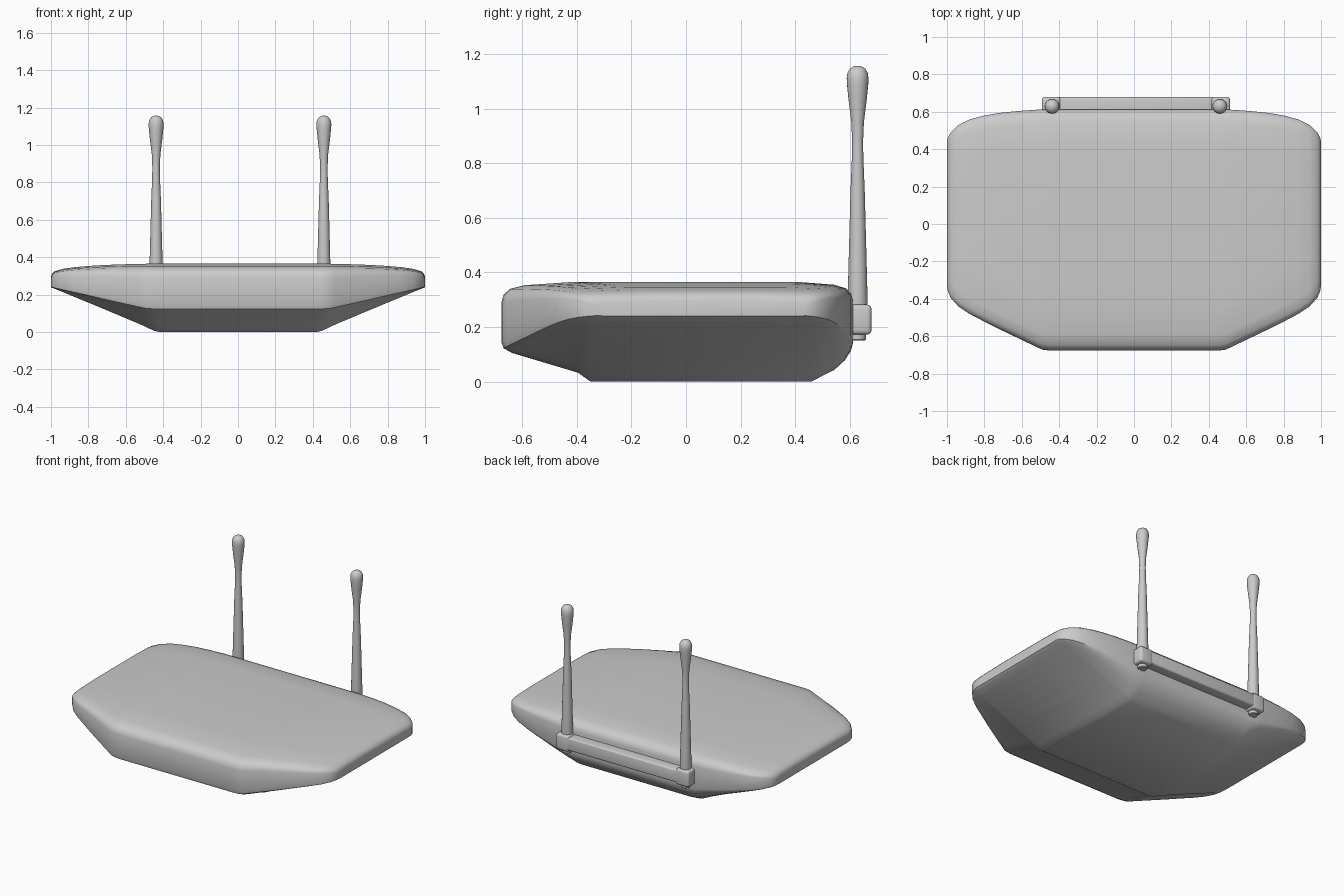
import bpy, bmesh, math

if "Cube" in bpy.data.objects:
    bpy.data.objects.remove(bpy.data.objects["Cube"])


def finish(name, bm, angle=32):
    bmesh.ops.recalc_face_normals(bm, faces=bm.faces)
    me = bpy.data.meshes.new(name)
    bm.to_mesh(me)
    bm.free()
    ob = bpy.data.objects.new(name, me)
    bpy.context.collection.objects.link(ob)
    bpy.ops.object.select_all(action='DESELECT')
    ob.select_set(True)
    bpy.context.view_layer.objects.active = ob
    bpy.ops.object.shade_smooth_by_angle(angle=math.radians(angle))
    return ob


def box(name, x0, x1, y0, y1, z0, z1, bevel):
    bm = bmesh.new()
    bmesh.ops.create_cube(bm, size=1)
    for v in bm.verts:
        v.co = ((x0 + x1) / 2 + v.co.x * (x1 - x0),
                (y0 + y1) / 2 + v.co.y * (y1 - y0),
                (z0 + z1) / 2 + v.co.z * (z1 - z0))
    bmesh.ops.bevel(bm, geom=bm.edges[:], offset=bevel, segments=3,
                    profile=0.5, affect='EDGES')
    return finish(name, bm)


def loft(bm, rings, closed_ends=True):
    vs = [[bm.verts.new(p) for p in r] for r in rings]
    n = len(vs[0])
    for a, b in zip(vs, vs[1:]):
        for i in range(n):
            bm.faces.new((a[i], a[(i + 1) % n], b[(i + 1) % n], b[i]))
    if closed_ends:
        bm.faces.new(vs[0])
        bm.faces.new(vs[-1])


# Housing stations: x, front y, back y, bottom z, wall lower edge z, top z
stations = [
    (0.42, -0.677, 0.612, 0.000, 0.125, 0.365),
    (0.45, -0.677, 0.612, 0.007, 0.126, 0.365),
    (0.49, -0.672, 0.612, 0.026, 0.128, 0.365),
    (0.52, -0.658, 0.611, 0.040, 0.134, 0.364),
    (0.62, -0.610, 0.604, 0.082, 0.156, 0.362),
    (0.72, -0.562, 0.594, 0.124, 0.178, 0.358),
    (0.80, -0.522, 0.580, 0.157, 0.197, 0.353),
    (0.88, -0.480, 0.559, 0.190, 0.214, 0.346),
    (0.94, -0.440, 0.528, 0.215, 0.227, 0.337),
    (0.98, -0.395, 0.490, 0.231, 0.236, 0.325),
    (0.995, -0.360, 0.462, 0.237, 0.240, 0.310),
    (1.00, -0.330, 0.440, 0.240, 0.242, 0.295),
]


def section(x, yf, yb, zb, zl, zt):
    s = (zt - zl) / 0.24
    d = zl - zb
    k = d / 0.125
    fi, bi = max(-0.35, yf + 0.05), min(0.46, yb - 0.04)
    f, b = fi - yf, yb - bi
    # top, front to back
    pts = [(yf, zl + 0.02 * s), (yf, zt - 0.075 * s), (yf + 0.008, zt - 0.048 * s),
           (yf + 0.03, zt - 0.026 * s), (yf + 0.085, zt - 0.012 * s),
           (yf + 0.26, zt), (yb - 0.20, zt), (yb - 0.07, zt - 0.010 * s),
           (yb - 0.025, zt - 0.024 * s), (yb - 0.006, zt - 0.046 * s),
           (yb, zt - 0.07 * s), (yb, zl + 0.015 * s)]
    # underside, back to front
    pts += [(yb - 0.05 * b, zl - 0.10 * d), (yb - 0.2 * b, zl - 0.38 * d),
            (yb - 0.45 * b, zl - 0.66 * d), (bi + 0.25 * b, zb + 0.16 * d),
            (bi, zb), (fi, zb), (fi - 0.14 * f, zb + 0.26 * d),
            (yf + 0.12 * f, zl - 0.16 * d), (yf + 0.025 * f, zl - 0.02 * d)]
    return [(x, y, z) for y, z in pts]


bm = bmesh.new()
loft(bm, [section(-s[0], *s[1:]) for s in reversed(stations)]
     + [section(*s) for s in stations])
finish("housing", bm, 35)

# Hinge bar across the back
box("hinge_bar", -0.42, 0.44, 0.58, 0.678, 0.185, 0.272, 0.010)

# Antenna profile: radius, height
profile = [(0.026, 0.150), (0.030, 0.154), (0.030, 0.200), (0.037, 0.282),
           (0.034, 0.40), (0.030, 0.55), (0.026, 0.70), (0.021, 0.82),
           (0.020, 0.88), (0.023, 0.95), (0.033, 1.03), (0.039, 1.09),
           (0.040, 1.112), (0.037, 1.132), (0.028, 1.147), (0.014, 1.155),
           (0.004, 1.157)]

for side, cx in (("left", -0.438), ("right", 0.459)):
    out = -1 if side == "left" else 1
    xs = sorted((cx - out * 0.045, cx + out * 0.055))
    box(side + "_hinge_block", xs[0], xs[1], 0.58, 0.68, 0.172, 0.282, 0.016)
    bm = bmesh.new()
    n = 24
    loft(bm, [[(cx + r * math.cos(2 * math.pi * i / n),
                0.629 + r * math.sin(2 * math.pi * i / n), z) for i in range(n)]
              for r, z in profile])
    finish(side + "_antenna", bm)
